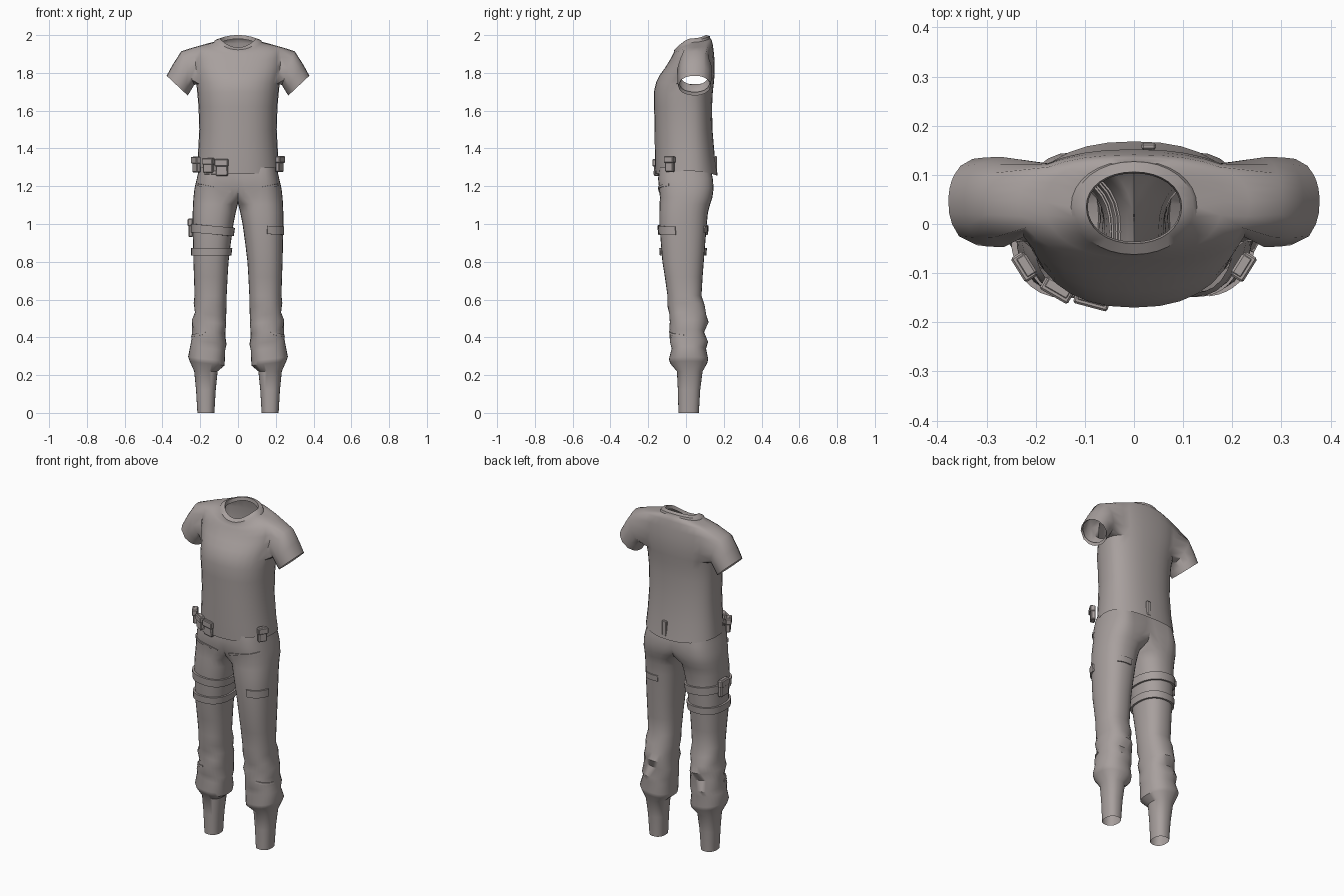
import bpy, bmesh, math
from mathutils import Vector

if "Cube" in bpy.data.objects:
    bpy.data.objects.remove(bpy.data.objects["Cube"])

cloth = bpy.data.materials.new("warm_grey_cloth")
cloth.diffuse_color = (0.39, 0.35, 0.34, 1)
cloth.use_nodes = True
cloth.node_tree.nodes["Principled BSDF"].inputs["Base Color"].default_value = cloth.diffuse_color


def finish(name, bm, angle=40):
    bmesh.ops.remove_doubles(bm, verts=bm.verts, dist=0.0003)
    bmesh.ops.recalc_face_normals(bm, faces=bm.faces)
    me = bpy.data.meshes.new(name)
    bm.to_mesh(me)
    bm.free()
    ob = bpy.data.objects.new(name, me)
    bpy.context.collection.objects.link(ob)
    me.materials.append(cloth)
    bpy.ops.object.select_all(action='DESELECT')
    ob.select_set(True)
    bpy.context.view_layer.objects.active = ob
    bpy.ops.object.shade_smooth_by_angle(angle=math.radians(angle))
    return ob


def spow(v, n):
    return math.copysign(abs(v) ** (2 / n), v)


def bridge(bm, a, b, closed=True):
    n = len(a)
    return [bm.faces.new((a[i], a[(i + 1) % n], b[(i + 1) % n], b[i]))
            for i in range(n if closed else n - 1)]


# ---- Shirt: rings from hem to collar (half width, front y, back y, mid y, z front/side/back)
N = 32
shirt_rows = [
    (.205, -.150, .150, .02, 1.290, 1.300, 1.290),
    (.220, -.162, .168, .02, 1.265, 1.280, 1.255),
    (.212, -.165, .152, .02, 1.36, 1.37, 1.36),
    (.205, -.166, .140, .02, 1.50, 1.50, 1.50),
    (.209, -.169, .138, .02, 1.62, 1.62, 1.62),
    (.215, -.170, .142, .02, 1.70, 1.69, 1.70),
    (.220, -.158, .148, .03, 1.75, 1.74, 1.75),
    (.232, -.138, .152, .04, 1.79, 1.79, 1.80),
    (.240, -.112, .152, .04, 1.825, 1.84, 1.86),
    (.243, -.090, .147, .045, 1.860, 1.89, 1.91),
    (.235, -.076, .141, .045, 1.885, 1.935, 1.955),
    (.180, -.069, .135, .045, 1.900, 1.950, 1.975),
    (.128, -.064, .129, .035, 1.908, 1.962, 1.982),
    (.121, -.062, .127, .035, 1.922, 1.974, 1.994),
    (.097, -.040, .106, .035, 1.935, 1.983, 2.000),
    (.094, -.036, .103, .035, 1.915, 1.960, 1.980),
]
bm = bmesh.new()
rows = []
for hx, yf, yb, cy, zf, zs, zb in shirt_rows:
    ring = []
    for i in range(N):
        a = 2 * math.pi * i / N
        c, s = math.cos(a), math.sin(a)
        n = 2.3 if hx > .13 else 2.1
        r, ze = (yb - cy, zb) if s > 0 else (cy - yf, zf)
        ring.append(bm.verts.new((hx * spow(c, n), cy + r * spow(s, n),
                                  zs + (ze - zs) * s * s)))
    rows.append(ring)

# Armholes are left open between these rows and columns
R0, R1 = 6, 10
front_c, back_c = -2, 4
right_cols = [c % N for c in range(front_c, back_c)]
left_cols = [(N // 2 - 1 - c) % N for c in range(front_c, back_c)]
for r in range(len(rows) - 1):
    for i in range(N):
        if R0 <= r < R1 and (i in right_cols or i in left_cols):
            continue
        j = (i + 1) % N
        bm.faces.new((rows[r][i], rows[r][j], rows[r + 1][j], rows[r + 1][i]))

# Sleeves: from armhole through shoulder cap to cuff (x, z of top and bottom, y half width)
sleeve_rings = [(.300, 1.915, .232, 1.735, .092), (.345, 1.845, .250, 1.705, .091),
                (.378, 1.785, .266, 1.680, .088), (.366, 1.790, .270, 1.698, .080)]
for side in (1, -1):
    col = (lambda c: c % N) if side > 0 else (lambda c: (N // 2 - c) % N)
    path = ([(R0, c) for c in range(front_c, back_c)]
            + [(r, back_c) for r in range(R0, R1)]
            + [(R1, c) for c in range(back_c, front_c, -1)]
            + [(r, front_c) for r in range(R1, R0, -1)])
    prev = [rows[r][col(c)] for r, c in path]
    angles = [math.atan2((v.co.z - 1.84) / .095, (v.co.y - .04) / .085) for v in prev]
    for xt, zt, xb, zb, hy in sleeve_rings:
        ring = []
        for t in angles:
            k = math.sin(t)
            ring.append(bm.verts.new((side * ((xt + xb) / 2 + k * (xt - xb) / 2),
                                      .045 + hy * math.cos(t),
                                      (zt + zb) / 2 + k * (zt - zb) / 2)))
        bridge(bm, prev, ring)
        prev = ring
finish("shirt", bm, 45)

# ---- Trousers: one leg as sections (z, inner x, outer x, front y, back y), mirrored
leg_rows = [
    (.000, .125, .215, -.040, .068), (.120, .118, .222, -.043, .075),
    (.220, .108, .232, -.048, .088), (.262, .072, .256, -.084, .112),
    (.285, .070, .264, -.090, .118), (.340, .068, .252, -.078, .104),
    (.375, .064, .250, -.086, .115), (.430, .066, .240, -.084, .100),
    (.480, .062, .242, -.090, .116), (.520, .066, .231, -.088, .106),
    (.570, .060, .234, -.098, .100), (.620, .060, .230, -.098, .082),
    (.720, .055, .233, -.112, .088), (.800, .050, .236, -.125, .094),
    (.900, .038, .238, -.133, .102), (1.00, .024, .240, -.141, .110),
    (1.06, .012, .240, -.141, .116), (1.105, .001, .238, -.140, .128),
    (1.14, -.07, .236, -.138, .140), (1.19, -.18, .230, -.143, .146),
    (1.24, -.22, .218, -.148, .142), (1.30, -.22, .205, -.140, .130),
]
M = 28


def section(z):
    for a, b in zip(leg_rows, leg_rows[1:]):
        if a[0] <= z <= b[0]:
            t = (z - a[0]) / (b[0] - a[0])
            return [p + (q - p) * t for p, q in zip(a, b)][1:]


def leg_point(sec, a, off=0.0):
    xi, xo, yf, yb = sec
    cx, cy = max((xi + xo) / 2, .12), (yf + yb) / 2
    c, s = math.cos(a), math.sin(a)
    n = 2.35
    rx = (xo - cx if c > 0 else cx - xi) + off
    ry = (yb - yf) / 2 + off
    x, y = cx + rx * spow(c, n), cy + ry * spow(s, n)
    if x < 0 or (xi < 0 and x < .0005):
        x = 0
        y = cy if abs(s) < .01 else cy + math.copysign(ry * (1 - (cx / rx) ** n) ** (1 / n), s)
    return x, y


def wrinkle(z, a):
    # slanted cloth folds around the calf
    w = max(0, 1 - abs(z - .44) / .17)
    return .006 * w * math.sin(3 * a + z * 45)


bm = bmesh.new()
for side in (1, -1):
    prev = None
    for row in leg_rows:
        ring = []
        for i in range(M):
            a = 2 * math.pi * i / M
            x, y = leg_point(row[1:], a, wrinkle(row[0], a))
            dz = .012 * math.cos(a) if .25 < row[0] < .6 else 0
            ring.append(bm.verts.new((side * x, y, row[0] + dz)))
        if prev:
            bridge(bm, prev, ring)
        prev = ring
bmesh.ops.delete(bm, geom=[f for f in bm.faces if all(abs(v.co.x) < 1e-4 for v in f.verts)],
                 context='FACES')
finish("trousers", bm, 40)


# ---- Bands and flaps that follow the leg surface
def wrap(name, side, z0, z1, a0=0, a1=360, off=.011, tilt=0.0):
    closed = a1 - a0 >= 360
    n = 28 if closed else 8
    bm = bmesh.new()
    rings = []
    for z, o in ((z0, -.004), (z0, off), (z1, off), (z1, -.004)):
        ring = []
        for i in range(n if closed else n + 1):
            a = math.radians(a0 + (a1 - a0) * i / n)
            x, _ = leg_point(section(z), a)
            zz = z + tilt * (x - .13)
            x, y = leg_point(section(zz), a, o)
            ring.append(bm.verts.new((side * x, y, zz)))
        rings.append(ring)
    for p, q in zip(rings, rings[1:]):
        bridge(bm, p, q, closed)
    if not closed:
        for e in (0, -1):
            bm.faces.new([r[e] for r in rings])
    finish(name, bm, 30)


wrap("upper_thigh_strap", -1, .945, .99, tilt=.1)
wrap("lower_thigh_strap", -1, .832, .872)
wrap("thigh_pocket_flap", 1, .948, .992, 278, 345, .008, -.05)
wrap("back_pocket_flap", 1, .955, .99, 60, 100, .006)
for s, label in ((1, "left"), (-1, "right")):
    wrap(label + "_pocket_welt", s, 1.185, 1.197, 255, 325, .005, .2)
    wrap(label + "_calf_fold", s, .425, .437, 280, 350, .004, -.2)


# ---- Pouches
def box(name, loc, size, turn=0, bevel=.005):
    bm = bmesh.new()
    bmesh.ops.create_cube(bm, size=1)
    for v in bm.verts:
        v.co = Vector([v.co[k] * size[k] for k in range(3)])
    bmesh.ops.bevel(bm, geom=bm.edges[:], offset=bevel, segments=1, affect='EDGES')
    ob = finish(name, bm, 30)
    ob.location = loc
    ob.rotation_euler.z = math.radians(turn)


def pouch(name, x, y, z, w, d, h, turn):
    box(name, (x, y, z), (w, d, h), turn)
    # overlapping lid on the outer face
    t = math.radians(turn)
    box(name + "_lid", (x + math.sin(t) * .004, y - math.cos(t) * .004, z + h * .27),
        (w + .008, d + .004, h * .42), turn, .004)


pouch("belt_pouch_outer", -.220, -.085, 1.315, .05, .026, .085, -58)
pouch("belt_pouch_middle", -.155, -.131, 1.310, .058, .026, .08, -30)
pouch("belt_pouch_inner", -.085, -.152, 1.300, .064, .024, .09, -15)
pouch("belt_pouch_left", .220, -.085, 1.318, .05, .026, .085, 58)
box("belt_pouch_backing", (-.115, -.146, 1.272), (.13, .012, .022), -19, .003)
box("back_belt_loop", (.03, .158, 1.315), (.03, .014, .09), 0, .004)
box("thigh_pouch", (-.250, .005, .98), (.026, .07, .10), 0, .006)
box("thigh_pouch_lid", (-.253, .005, 1.008), (.028, .076, .042), 0, .005)
